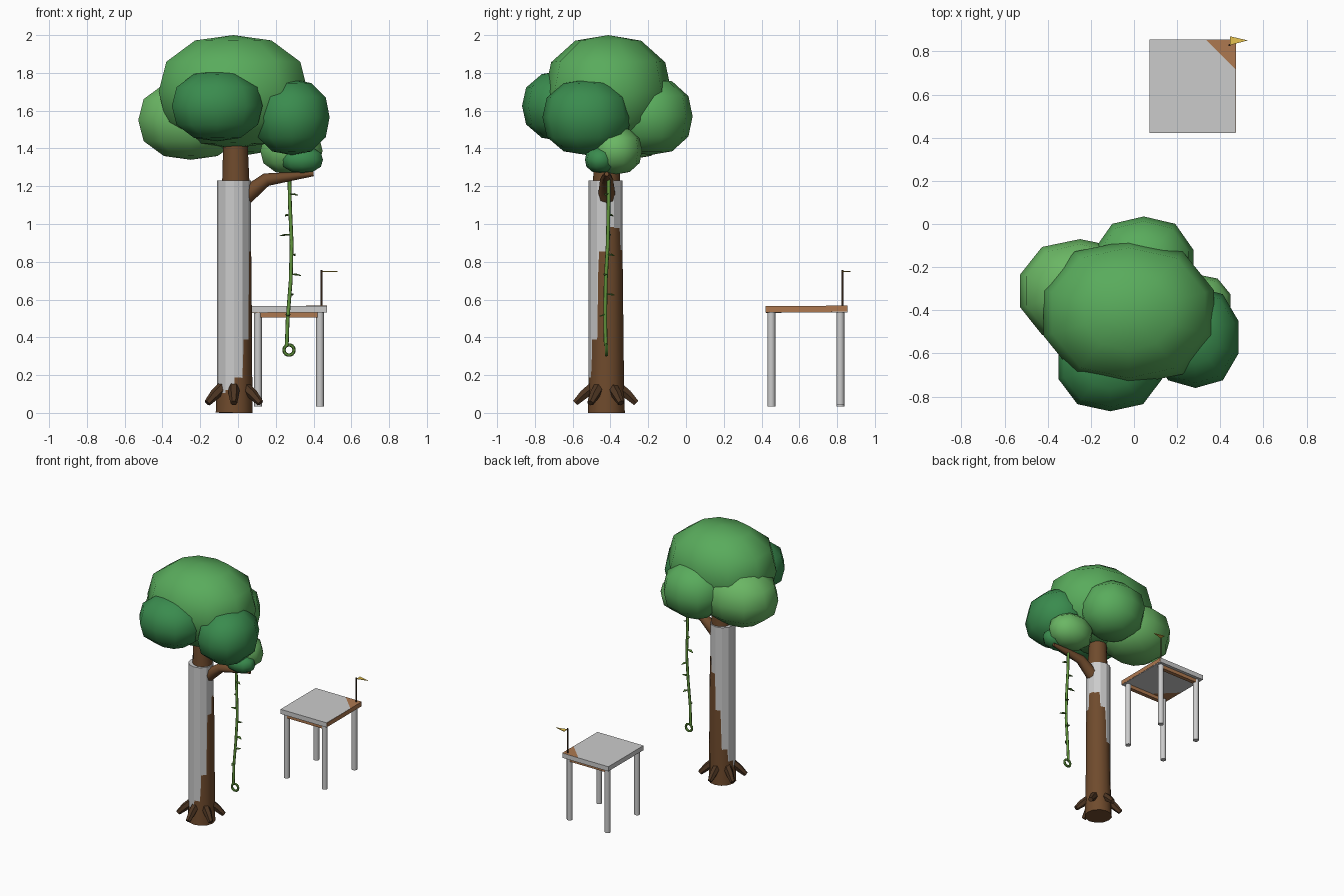
import bpy, bmesh, math
from mathutils import Vector

if "Cube" in bpy.data.objects:
    bpy.data.objects.remove(bpy.data.objects["Cube"])


def mat(name, rgb):
    m = bpy.data.materials.new(name)
    m.diffuse_color = (*rgb, 1)
    m.use_nodes = True
    m.node_tree.nodes["Principled BSDF"].inputs["Base Color"].default_value = m.diffuse_color
    return m


BARK = mat("bark", (0.16, 0.07, 0.026))
BARK_DARK = mat("bark_dark", (0.075, 0.036, 0.016))
WOOD = mat("wood", (0.42, 0.19, 0.08))
DARK = mat("dark_wood", (0.05, 0.025, 0.012))
LEAF = mat("leaf", (0.10, 0.41, 0.107))
LEAF_DARK = mat("leaf_dark", (0.042, 0.26, 0.076))
LEAF_LIGHT = mat("leaf_light", (0.145, 0.47, 0.127))
VINE = mat("vine", (0.12, 0.30, 0.045))
YELLOW = mat("flag_yellow", (0.8, 0.55, 0.08))


def finish(name, bm, material=None, angle=None):
    bmesh.ops.recalc_face_normals(bm, faces=bm.faces)
    me = bpy.data.meshes.new(name)
    bm.to_mesh(me)
    bm.free()
    ob = bpy.data.objects.new(name, me)
    bpy.context.collection.objects.link(ob)
    if material:
        me.materials.append(material)
    if angle:
        bpy.ops.object.select_all(action='DESELECT')
        ob.select_set(True)
        bpy.context.view_layer.objects.active = ob
        bpy.ops.object.shade_smooth_by_angle(angle=math.radians(angle))
    return ob


def tube(name, path, radii, sides, material=None, closed=False, angle=50):
    """Sweep a polygon along a path; closed joins the ends into a ring."""
    bm = bmesh.new()
    pts = [Vector(p) for p in path]
    n = len(pts)
    rings = []
    for i, p in enumerate(pts):
        if closed:
            d = pts[(i + 1) % n] - pts[i - 1]
        else:
            d = pts[min(i + 1, n - 1)] - pts[max(i - 1, 0)]
        d.normalize()
        u = Vector((0, 1, 0)).cross(d)
        if u.length < 0.1:
            u = Vector((1, 0, 0)).cross(d)
        u.normalize()
        v = d.cross(u)
        rings.append([bm.verts.new(p + radii[i] * (u * math.cos(a) + v * math.sin(a)))
                      for a in (2 * math.pi * k / sides for k in range(sides))])
    for i in range(n if closed else n - 1):
        a, b = rings[i], rings[(i + 1) % n]
        for k in range(sides):
            j = (k + 1) % sides
            bm.faces.new((a[k], a[j], b[j], b[k]))
    if not closed:
        bm.faces.new(rings[0])
        bm.faces.new(rings[-1])
    return finish(name, bm, material, angle)


def box(name, centre, size, material=None, rot=(0, 0, 0)):
    bm = bmesh.new()
    bmesh.ops.create_cube(bm, size=1)
    bmesh.ops.scale(bm, vec=size, verts=bm.verts)
    ob = finish(name, bm, material)
    ob.location, ob.rotation_euler = centre, rot
    return ob


def clump(name, centre, radii, material, bulge=2.35):
    """Low-poly leaf ball, slightly boxier than an ellipsoid."""
    bm = bmesh.new()
    bmesh.ops.create_uvsphere(bm, u_segments=10, v_segments=6, radius=1)
    for v in bm.verts:
        v.co /= sum(abs(c) ** bulge for c in v.co) ** (1 / bulge)
    for i in range(3):
        m = max(abs(v.co[i]) for v in bm.verts)
        for v in bm.verts:
            v.co[i] *= radii[i] / m
    ob = finish(name, bm, material, 80)
    ob.location = centre
    return ob


# tree trunk and the grey sleeve around it
tube("trunk", [(-.02, -.422, 0), (-.016, -.42, .3), (-.0125, -.419, .75), (-.0115, -.42, 1.2), (-.015, -.42, 1.55)],
     [.098, .09, .0845, .073, .06], 12, BARK)
tube("trunk_sleeve", [(-.022, -.425, .005), (-.022, -.425, 1.23)], [.09, .09], 12, angle=20)

# roots spread around the base
for k in range(6):
    a = math.radians(30 + 60 * k)
    path = [(-.022 + r * math.cos(a), -.425 + r * math.sin(a), z)
            for r, z in ((.07, .135), (.115, .098), (.162, .052))]
    tube(f"root_{k + 1}", path, [.03, .028, .018], 6, BARK_DARK)

# side branch
tube("branch", [(-.01, -.42, 1.10), (.06, -.42, 1.165), (.15, -.42, 1.235), (.27, -.42, 1.25), (.40, -.42, 1.265)],
     [.046, .044, .035, .024, .012], 8, BARK)

# foliage clumps
clump("crown_main", (-.025, -.412, 1.70), (.395, .335, .30), LEAF)
clump("crown_left", (-.25, -.31, 1.55), (.278, .24, .21), LEAF_LIGHT)
clump("crown_back", (.045, -.19, 1.57), (.23, .225, .205), LEAF)
clump("crown_front", (-.11, -.65, 1.625), (.24, .218, .187), LEAF_DARK)
clump("crown_right", (.285, -.525, 1.565), (.20, .235, .20), LEAF_DARK)
clump("branch_tuft", (.283, -.37, 1.388), (.165, .138, .125), LEAF_LIGHT)
clump("branch_tuft_low", (.34, -.455, 1.34), (.11, .08, .07), LEAF_DARK)

# hanging vine with end ring
vine = [(.272, -.41, 1.25), (.275, -.41, 1.1), (.284, -.414, .9), (.279, -.425, .7), (.263, -.428, .5), (.258, -.425, .355)]
tube("vine", vine, [.010] * 6, 8, VINE)
ring = [(.27 + .027 * math.cos(t), -.422, .333 + .027 * math.sin(t)) for t in (2 * math.pi * k / 14 for k in range(14))]
tube("vine_ring", ring, [.009] * 14, 6, VINE, closed=True)

# small leaves alternating along the vine: x, z, direction angle, length
for i, (x, z, deg, length) in enumerate(((.274, 1.16, -10, .045), (.277, 1.05, 130, .045), (.282, .945, 165, .065),
                                         (.281, .84, 60, .045), (.28, .735, -15, .055), (.273, .63, 65, .045),
                                         (.264, .52, 270, .04))):
    bm = bmesh.new()
    bm.faces.new([bm.verts.new(p) for p in ((0, 0, 0), (length * .5, -.013, .003), (length, 0, -.006), (length * .5, .013, .003))])
    ob = finish(f"vine_leaf_{i + 1}", bm, VINE)
    ob.location = (x, -.418, z)
    ob.rotation_euler = (0, 0, math.radians(deg))
    sol = ob.modifiers.new("thickness", 'SOLIDIFY')
    sol.thickness = .004

# table: grey top around a slightly tilted wooden slab, cleats and legs
box("table_top", (.271, .639, .549), (.398, .434, .036))
box("table_slab", (.273, .639, .5488), (.398, .430, .032), WOOD, (.008, -.008, 0))
for side, y in (("front", .452), ("back", .817)):
    box(f"table_cleat_{side}", (.27, y, .518), (.32, .03, .028), WOOD)
    for hand, x in (("left", .106), ("right", .434)):
        foot = .045 if (side, hand) == ("back", "right") else .033
        tube(f"table_leg_{side}_{hand}", [(x, y, foot), (x, y, .535)], [.021, .021], 12)

# flag standing on the table corner
tube("flag_pole", [(.443, .829, .56), (.443, .829, .757)], [.005, .005], 8, DARK)
bm = bmesh.new()
low = bm.faces.new([bm.verts.new(p) for p in ((.445, .829, .747), (.528, .851, .747), (.445, .870, .747))])
top = bmesh.ops.extrude_face_region(bm, geom=[low])["geom"]
bmesh.ops.translate(bm, vec=(0, 0, .004), verts=[g for g in top if isinstance(g, bmesh.types.BMVert)])
finish("flag", bm, YELLOW)
